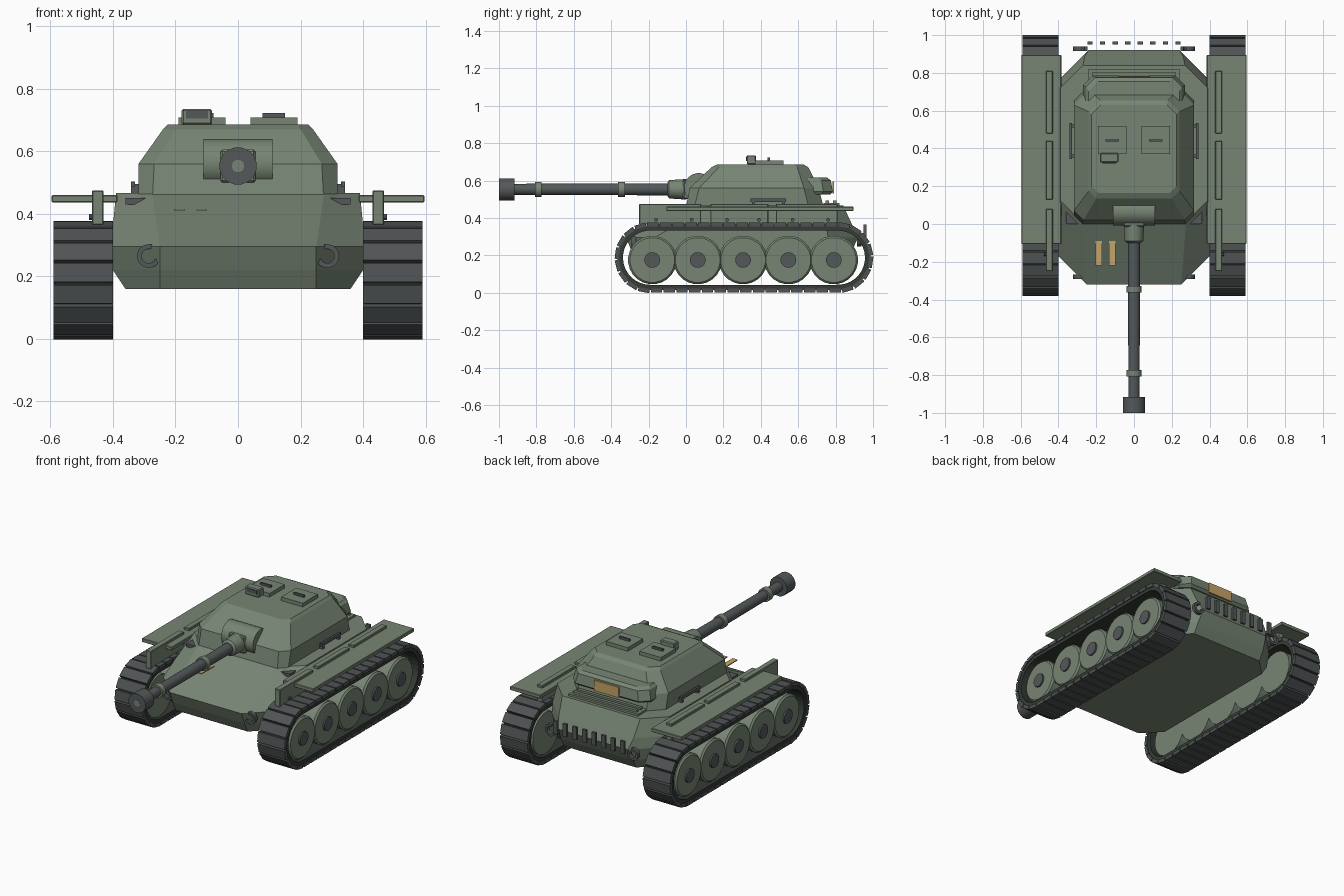
import bpy, bmesh, math
from mathutils import Matrix, Vector

if "Cube" in bpy.data.objects:
    bpy.data.objects.remove(bpy.data.objects["Cube"])


def mat(name, rgb):
    m = bpy.data.materials.new(name)
    m.diffuse_color = (*rgb, 1)
    m.use_nodes = True
    m.node_tree.nodes["Principled BSDF"].inputs["Base Color"].default_value = m.diffuse_color
    return m


GREEN = mat("armour green", (0.185, 0.235, 0.175))
STEEL = mat("dark steel", (0.088, 0.098, 0.102))
LINK = mat("track steel", (0.078, 0.086, 0.088))
RUBBER = mat("track belt", (0.035, 0.044, 0.036))
TAN = mat("tan panel", (0.56, 0.37, 0.14))


def finish(name, bm, material, smooth=False):
    bmesh.ops.recalc_face_normals(bm, faces=bm.faces[:])
    me = bpy.data.meshes.new(name)
    bm.to_mesh(me)
    bm.free()
    me.materials.append(material)
    ob = bpy.data.objects.new(name, me)
    bpy.context.collection.objects.link(ob)
    if smooth:
        bpy.context.view_layer.objects.active = ob
        ob.select_set(True)
        bpy.ops.object.shade_smooth_by_angle(angle=math.radians(30))
        ob.select_set(False)
    return ob


def box(name, x, y, z, material, bevel=0):
    bm = bmesh.new()
    c = Vector(((x[0] + x[1]) / 2, (y[0] + y[1]) / 2, (z[0] + z[1]) / 2))
    s = (abs(x[1] - x[0]), y[1] - y[0], z[1] - z[0])
    bmesh.ops.create_cube(bm, size=1, matrix=Matrix.Translation(c) @ Matrix.Diagonal((*s, 1)))
    if bevel:
        bmesh.ops.bevel(bm, geom=bm.edges[:], offset=bevel, segments=1, affect='EDGES')
    return finish(name, bm, material)


def loft(name, rings, material):
    """Skin between rings of equal point count, with both ends capped."""
    bm = bmesh.new()
    vs = [[bm.verts.new(p) for p in r] for r in rings]
    n = len(vs[0])
    for a, b in zip(vs, vs[1:]):
        for i in range(n):
            bm.faces.new((a[i], a[(i + 1) % n], b[(i + 1) % n], b[i]))
    bm.faces.new(vs[0])
    bm.faces.new(vs[-1])
    return finish(name, bm, material)


def octagon(z, hx, yf, yr, cf, cr):
    """Cut-corner rectangle at height z."""
    half = [(hx - cf, yf), (hx, yf + cf), (hx, yr - cr), (hx - cr, yr)]
    return [(x, y, z) for x, y in half] + [(-x, y, z) for x, y in reversed(half)]


def lathe(name, profile, axis, centre, material, n=24):
    """Turn (position, radius) pairs around the x or y axis."""
    rings = []
    for t, r in profile:
        ring = []
        for i in range(n):
            a = 2 * math.pi * (i + 0.5) / n
            u, v = r * math.cos(a), r * math.sin(a)
            ring.append(Vector((t, u, v) if axis == 'x' else (u, t, v)) + Vector(centre))
        rings.append(ring)
    ob = loft(name, rings, material)
    bpy.context.view_layer.objects.active = ob
    ob.select_set(True)
    bpy.ops.object.shade_smooth_by_angle(angle=math.radians(30))
    ob.select_set(False)
    return ob


# Hull
loft("hull", [octagon(0.16, 0.36, -0.26, 0.85, 0.11, 0.11),
              octagon(0.22, 0.40, -0.29, 0.885, 0.15, 0.15),
              octagon(0.295, 0.40, -0.32, 0.92, 0.15, 0.16),
              octagon(0.36, 0.40, -0.195, 0.89, 0.14, 0.14),
              octagon(0.467, 0.39, 0.01, 0.84, 0.115, 0.12)], GREEN)

# Turret with rear bin
loft("turret", [octagon(0.46, 0.318, 0.0, 0.735, 0.045, 0.08),
                octagon(0.56, 0.318, 0.02, 0.71, 0.05, 0.08),
                octagon(0.67, 0.24, 0.135, 0.655, 0.04, 0.06),
                octagon(0.685, 0.225, 0.165, 0.63, 0.035, 0.05)], GREEN)
loft("turret_bin", [octagon(0.525, 0.26, 0.60, 0.77, 0.03, 0.05),
                    octagon(0.54, 0.27, 0.60, 0.785, 0.03, 0.05),
                    octagon(0.60, 0.255, 0.60, 0.775, 0.03, 0.05),
                    octagon(0.615, 0.24, 0.60, 0.755, 0.03, 0.05)], GREEN)
box("rear_tan_plate", (-0.085, 0.085), (0.782, 0.79), (0.53, 0.595), TAN)
box("engine_deck_panel", (-0.24, 0.24), (0.735, 0.82), (0.465, 0.48), GREEN)
for i in range(2):
    box("deck_rib", (-0.22, 0.22), (0.745 + 0.04 * i, 0.765 + 0.04 * i), (0.475, 0.493), GREEN)

# Gun
GZ = 0.553
lathe("mantlet", [(-0.11, 0.078), (0.11, 0.078)], 'x', (0, 0.068, 0.562), GREEN, 20)
box("gun_collar", (-0.056, 0.056), (-0.015, 0.06), (0.50, 0.605), GREEN, 0.006)
lathe("gun_sleeve", [(-0.10, 0.036), (-0.09, 0.05), (0.0, 0.056)], 'y', (0, 0, GZ), GREEN, 16)
lathe("barrel", [(-0.93, 0.03), (-0.1, 0.033), (0.02, 0.033)], 'y', (0, 0, GZ), STEEL, 16)
for y in (-0.79, -0.345):
    lathe("barrel_ring", [(y - 0.018, 0.041), (y + 0.018, 0.041)], 'y', (0, 0, GZ), GREEN, 16)
lathe("muzzle", [(-1.0, 0.06), (-0.916, 0.06)], 'y', (0, 0, GZ), STEEL, 16)
lathe("bore", [(-1.001, 0.02), (-0.995, 0.02)], 'y', (0, 0, GZ), GREEN, 16)

# Hatches and periscope
for s in (-1, 1):
    c = 0.115 * s
    box("hatch", (c - 0.075, c + 0.075), (0.37, 0.52), (0.68, 0.708), GREEN)
    box("hatch_handle", (c - 0.036, c + 0.036), (0.436, 0.448), (0.705, 0.722), STEEL)
box("periscope", (-0.18, -0.083), (0.325, 0.375), (0.685, 0.735), GREEN, 0.005)
box("periscope_glass", (-0.167, -0.096), (0.321, 0.326), (0.705, 0.729), STEEL)

# Tan bars on the front slope
for x in (-0.187, -0.116):
    box("front_tan_bar", (x - 0.017, x + 0.017), (-0.22, -0.09), (0.41, 0.416), TAN)

# Rear vents
for i in range(8):
    x = -0.233 + i * 0.0666
    box("rear_vent", (x - 0.014, x + 0.014), (0.95, 0.965), (0.285, 0.365), STEEL)


def hook(name, x, y, z, s):
    """Open ring swept with a square section."""
    rings = []
    for k in range(15):
        a = math.radians(75 + 290 * k / 14)
        rings.append([(x + s * r * math.cos(a), y + d, z + r * math.sin(a))
                      for r, d in ((0.023, -0.012), (0.038, -0.012), (0.038, 0.012), (0.023, 0.012))])
    loft(name, rings, STEEL)


# Track path: two straights joined by half circles
Y0, Y1, ZC = -0.192, 0.812, 0.1875


def track_point(d, r):
    """Point and outward angle at a fraction d of the loop, offset to radius r."""
    straight, arc = Y1 - Y0, math.pi * 0.18
    d = (d % 1) * 2 * (straight + arc)
    if d < straight:
        return Y0 + d, ZC - r, -math.pi / 2
    d -= straight
    if d < arc:
        a = -math.pi / 2 + d / 0.18
        return Y1 + r * math.cos(a), ZC + r * math.sin(a), a
    d -= arc
    if d < straight:
        return Y1 - d, ZC + r, math.pi / 2
    a = math.pi / 2 + (d - straight) / 0.18
    return Y0 + r * math.cos(a), ZC + r * math.sin(a), a


for s in (-1, 1):
    # Belt
    bm = bmesh.new()
    N, rows = 92, []
    for i in range(N):
        rows.append([bm.verts.new((s * x, *track_point(i / N, r)[:2]))
                     for x, r in ((0.405, 0.145), (0.405, 0.174), (0.585, 0.174), (0.585, 0.145))])
    for i in range(N):
        a, b = rows[i], rows[(i + 1) % N]
        for j in range(4):
            bm.faces.new((a[j], a[(j + 1) % 4], b[(j + 1) % 4], b[j]))
    finish("track_belt", bm, RUBBER)

    # Links
    bm = bmesh.new()
    for i in range(46):
        y, z, a = track_point((i + 0.5) / 46, 0.1765)
        m = Matrix.Translation((s * 0.495, y, z)) @ Matrix.Rotation(a - math.pi / 2, 4, 'X')
        bmesh.ops.create_cube(bm, size=1, matrix=m @ Matrix.Diagonal((0.19, 0.061, 0.022, 1)))
    finish("track_links", bm, LINK)

    # Road wheels with hubs
    for i in range(5):
        c = (0, -0.18 + 0.2425 * i, 0.175)
        lathe("road_wheel", [(s * 0.42, 0.13), (s * 0.565, 0.13), (s * 0.575, 0.12)], 'x', c, GREEN)
        lathe("wheel_hub", [(s * 0.56, 0.042), (s * 0.585, 0.042)], 'x', c, STEEL, 16)

    # Fender, skirt plates and bolts
    box("fender", (s * 0.385, s * 0.596), (-0.105, 0.895), (0.437, 0.46), GREEN, 0.003)
    for y0, y1 in ((-0.25, 0.08), (0.13, 0.44), (0.48, 0.81)):
        box("skirt_plate", (s * 0.43, s * 0.467), (y0, y1), (0.365, 0.475), GREEN, 0.003)
        for y in (y0 + 0.09, y1 - 0.05):
            lathe("skirt_bolt", [(s * 0.46, 0.01), (s * 0.476, 0.01)], 'x', (0, y, 0.39), STEEL, 8)

    # Side rail, front corner wedge and tow hooks
    box("turret_rail", (s * 0.329, s * 0.342), (0.345, 0.535), (0.485, 0.504), STEEL)
    for y in (0.36, 0.52):
        box("rail_post", (s * 0.31, s * 0.342), (y - 0.008, y + 0.008), (0.46, 0.495), STEEL)
    loft("corner_wedge", [[(s * x, y, z) for x, y in ((0.285, 0.0), (0.36, 0.0), (0.36, 0.068))]
                          for z in (0.43, 0.45)], STEEL)
    hook("front_tow_hook", s * 0.285, -0.28, 0.265, -s)
    hook("rear_tow_hook", s * 0.285, 0.927, 0.285, -s)
